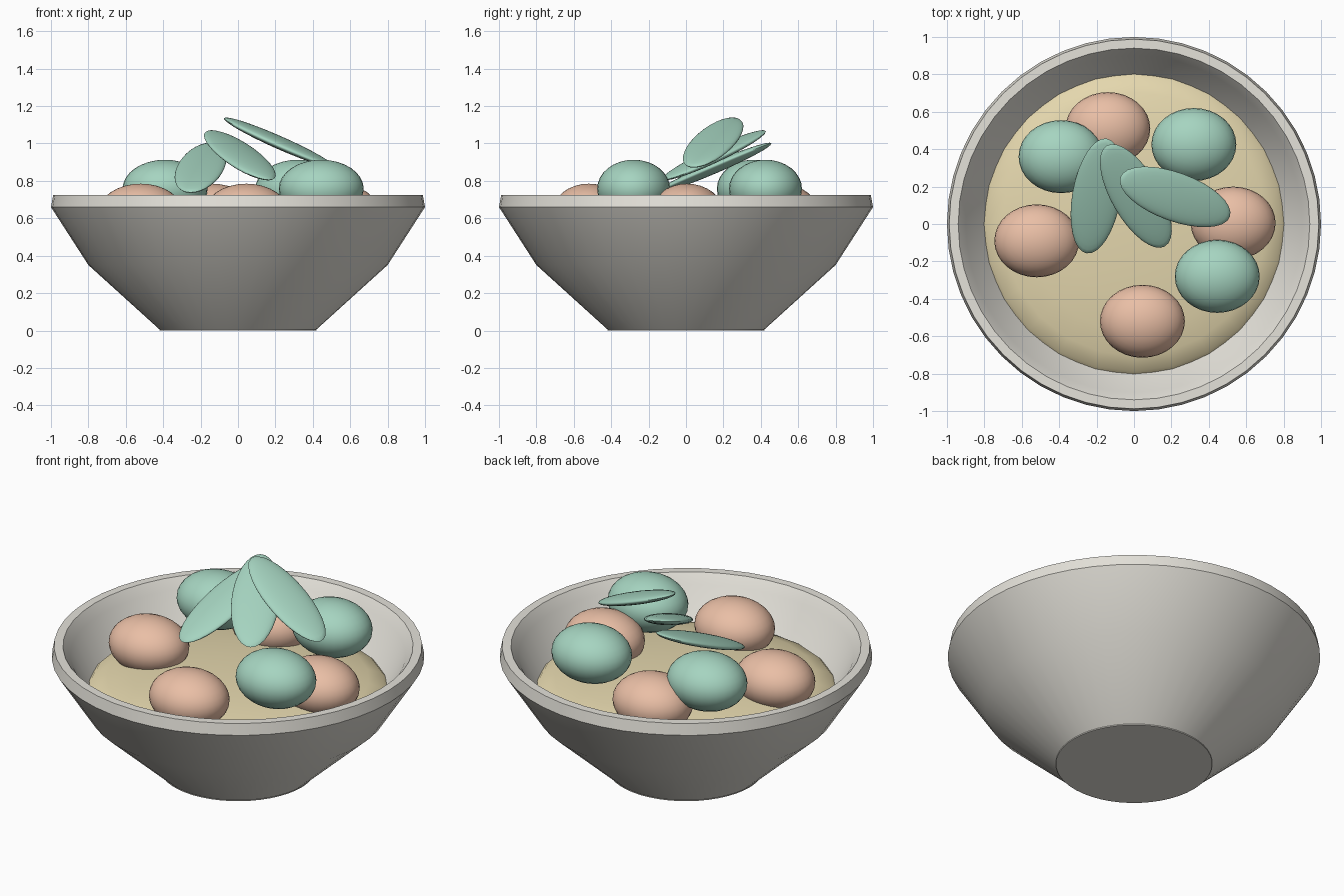
import bpy, bmesh, math
from mathutils import Matrix

if "Cube" in bpy.data.objects:
    bpy.data.objects.remove(bpy.data.objects["Cube"])


def material(name, rgb):
    m = bpy.data.materials.new(name)
    m.diffuse_color = (*rgb, 1)
    m.use_nodes = True
    m.node_tree.nodes["Principled BSDF"].inputs["Base Color"].default_value = m.diffuse_color
    return m


BROTH = material("broth_cream", (0.78, 0.68, 0.42))
GREEN = material("soft_green", (0.38, 0.66, 0.53))
SALMON = material("salmon", (0.82, 0.52, 0.38))
WHITE = material("ceramic", (0.78, 0.76, 0.70))


def finish(name, bm, mat, angle):
    bmesh.ops.recalc_face_normals(bm, faces=bm.faces)
    me = bpy.data.meshes.new(name)
    bm.to_mesh(me)
    bm.free()
    ob = bpy.data.objects.new(name, me)
    bpy.context.collection.objects.link(ob)
    me.materials.append(mat)
    bpy.ops.object.select_all(action='DESELECT')
    ob.select_set(True)
    bpy.context.view_layer.objects.active = ob
    bpy.ops.object.shade_smooth_by_angle(angle=math.radians(angle))
    return ob


def ellipsoid(name, loc, radii, mat, tilt=0, yaw=0, seg=32, rings=16):
    bm = bmesh.new()
    m = (Matrix.Translation(loc) @ Matrix.Rotation(math.radians(yaw), 4, 'Z')
         @ Matrix.Rotation(math.radians(tilt), 4, 'Y') @ Matrix.Diagonal((*radii, 1)))
    bmesh.ops.create_uvsphere(bm, u_segments=seg, v_segments=rings, radius=1, matrix=m)
    return finish(name, bm, mat, 60)


# Bowl: lathed profile, outside wall, rounded rim, inside wall
profile = [(0, 0), (0.42, 0), (0.42, 0.006), (0.80, 0.35), (1.0, 0.66), (0.988, 0.725),
           (0.94, 0.725), (0.90, 0.67), (0.735, 0.36), (0.38, 0.06), (0, 0.06)]
bm = bmesh.new()
pts = [bm.verts.new((r, 0, z)) for r, z in profile]
edges = [bm.edges.new(p) for p in zip(pts, pts[1:])]
bmesh.ops.spin(bm, geom=pts + edges, cent=(0, 0, 0), axis=(0, 0, 1),
               angle=math.tau, steps=48, use_merge=True)
bmesh.ops.remove_doubles(bm, verts=bm.verts, dist=1e-4)
finish("bowl", bm, WHITE, 40)

# Domed broth surface
ellipsoid("broth", (0, 0, 0.47), (0.815, 0.815, 0.12), BROTH, seg=24, rings=12)

# Chunks floating in the broth
for i, (x, y) in enumerate([(-0.39, 0.36), (0.32, 0.425), (0.445, -0.28)]):
    ellipsoid(f"green_chunk_{i + 1}", (x, y, 0.758), (0.227, 0.195, 0.155), GREEN)
for i, (x, y) in enumerate([(-0.14, 0.51), (0.53, 0.005), (0.045, -0.52), (-0.52, -0.09)]):
    ellipsoid(f"salmon_chunk_{i + 1}", (x, y, 0.63), (0.227, 0.195, 0.155), SALMON)

# Garnish leaves fanned out on top
for i, (loc, yaw) in enumerate([((-0.20, 0.15, 0.87), -100), ((0.01, 0.15, 0.937), -60),
                                ((0.22, 0.145, 1.005), -20)]):
    ellipsoid(f"leaf_{i + 1}", loc, (0.338, 0.13, 0.03), GREEN, tilt=22.9, yaw=yaw)
